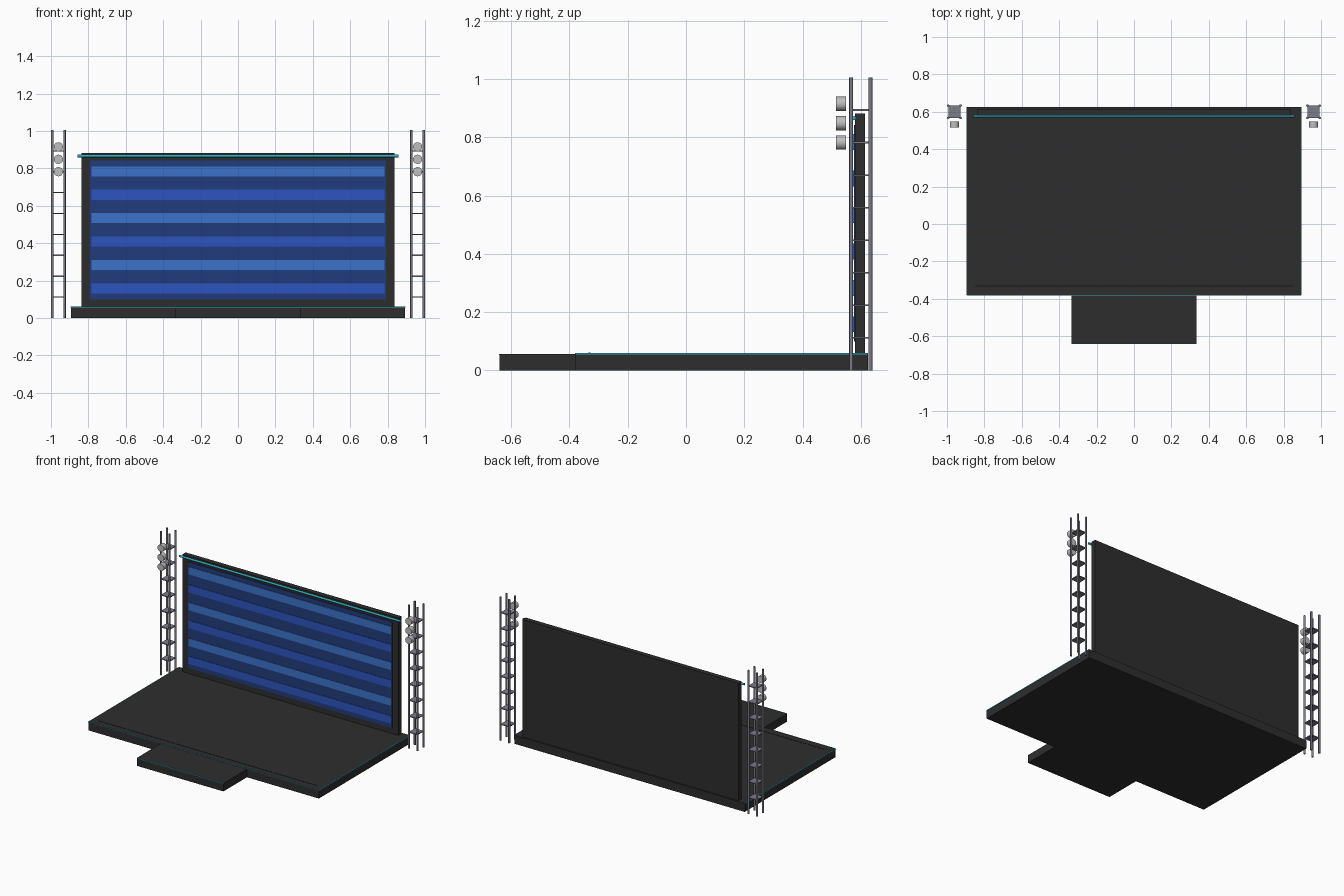
import bpy
import math

cube = bpy.data.objects.get("Cube")
if cube:
    bpy.data.objects.remove(cube, do_unlink=True)


def material(name, r, g, b):
    m = bpy.data.materials.new(name)
    m.use_nodes = True
    m.diffuse_color = (r, g, b, 1)
    m.node_tree.nodes["Principled BSDF"].inputs["Base Color"].default_value = (r, g, b, 1)
    return m


charcoal = material("charcoal", 0.027, 0.027, 0.027)
black = material("black", 0.008, 0.008, 0.008)
navy = material("navy", 0.015, 0.044, 0.2)
royal_blue = material("royal blue", 0.026, 0.09, 0.53)
sky_blue = material("sky blue", 0.045, 0.17, 0.6)
cyan = material("cyan", 0.03, 0.42, 0.55)
steel = material("steel", 0.2, 0.2, 0.25)
silver = material("silver", 0.52, 0.52, 0.52)


def box(name, x, y, z, mat):
    """Box from (min, max) ranges on each axis."""
    lo, hi = zip(x, y, z)
    bpy.ops.mesh.primitive_cube_add(size=1, location=[(a + b) / 2 for a, b in zip(lo, hi)])
    ob = bpy.context.object
    ob.name = name
    ob.scale = [b - a for a, b in zip(lo, hi)]
    bpy.ops.object.transform_apply(location=False, rotation=False, scale=True)
    ob.data.materials.append(mat)
    return ob


def rod(name, centre, radius, length, axis, mat, sides=12):
    turn = {"x": (0, math.pi / 2, 0), "y": (math.pi / 2, 0, 0), "z": (0, 0, 0)}[axis]
    bpy.ops.mesh.primitive_cylinder_add(vertices=sides, radius=radius, depth=length,
                                        location=centre, rotation=turn)
    ob = bpy.context.object
    ob.name = name
    ob.data.materials.append(mat)
    bpy.ops.object.shade_smooth_by_angle()
    return ob


# Stage floor and front step
W, FRONT, BACK, TOP = 0.893, -0.38, 0.625, 0.06
STEP_W, STEP_FRONT, STEP_TOP = 0.335, -0.64, 0.056
box("stage_deck", (-W, W), (FRONT, BACK), (0, TOP), charcoal)
box("front_step", (-STEP_W, STEP_W), (STEP_FRONT, FRONT), (0, STEP_TOP), charcoal)
box("deck_seam", (-0.85, 0.85), (-0.334, -0.328), (TOP, TOP + 0.001), black)

# Glowing edge strips
box("deck_front_strip", (-W, W), (FRONT - 0.0015, FRONT), (TOP - 0.003, TOP + 0.0005), cyan)
box("step_front_strip", (-STEP_W, STEP_W), (STEP_FRONT - 0.0015, STEP_FRONT + 0.001),
    (STEP_TOP - 0.003, STEP_TOP + 0.001), cyan)
for side, s in (("left", 1), ("right", -1)):
    box(side + "_deck_strip", sorted((s * (W - 0.001), s * (W + 0.002))), (FRONT, BACK),
        (TOP - 0.005, TOP + 0.0005), cyan)

# Back wall with the screen and its stripes
box("back_wall", (-0.836, 0.836), (0.58, 0.615), (TOP, 0.882), charcoal)
box("screen", (-0.791, 0.791), (0.576, 0.581), (0.1, 0.843), navy)
for i in range(6):
    z = 0.784 - 0.1252 * i
    box(f"screen_stripe_{i + 1}", (-0.784, 0.784), (0.573, 0.577), (z - 0.027, z + 0.027),
        royal_blue if i % 2 else sky_blue)
rod("top_light_tube", (0, 0.577, 0.866), 0.007, 1.716, "x", cyan)

# Lighting towers on both sides
for side, s in (("left", 1), ("right", -1)):
    cx, cy, half = s * 0.96, 0.6, 0.033
    for i, dx in enumerate((-half, half)):
        for j, dy in enumerate((-half, half)):
            rod(f"{side}_tower_pole_{2 * i + j + 1}", (cx + dx, cy + dy, 0.5025), 0.0068, 1.005, "z", steel)
    for i in range(1, 9):
        z = 0.1117 * i
        box(f"{side}_tower_plate_{i}", (cx - half, cx + half), (cy - half, cy + half),
            (z - 0.003, z + 0.003), steel)
    for i in range(3):
        rod(f"{side}_spotlight_{i + 1}", (cx, 0.532, 0.782 + 0.0665 * i), 0.0245, 0.034, "y", silver, 24)
